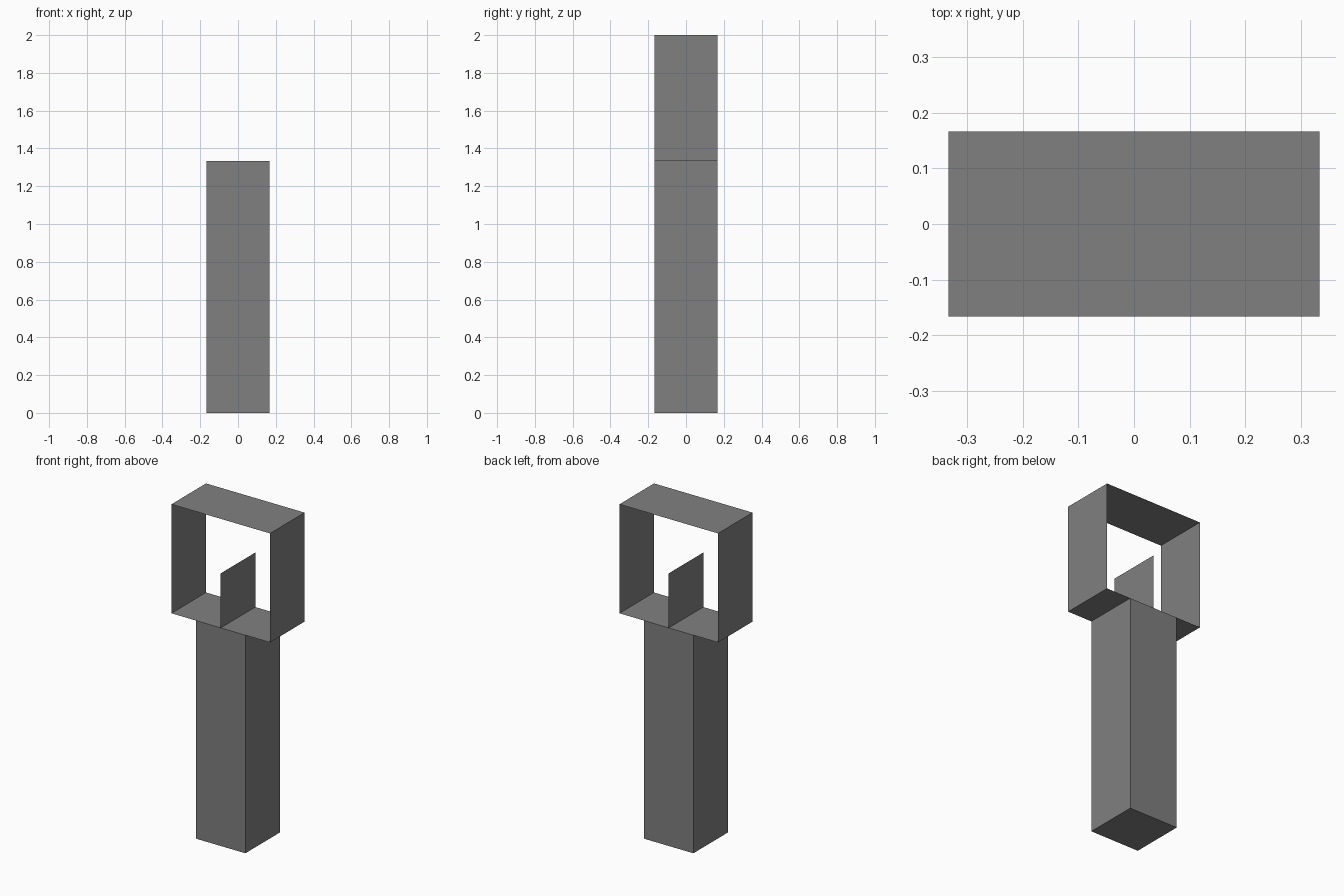
import bpy
from mathutils import Vector

cube = bpy.data.objects.get("Cube")
if cube:
    bpy.data.objects.remove(cube, do_unlink=True)

grey = bpy.data.materials.new("mid_grey")
grey.use_nodes = True
colour = (0.216, 0.216, 0.216, 1)
grey.diffuse_color = colour
grey.node_tree.nodes["Principled BSDF"].inputs["Base Color"].default_value = colour

UNIT = 1 / 6          # half the width of the post
POST_TOP = 8 * UNIT


def finish(name):
    obj = bpy.context.object
    obj.name = name
    obj.data.name = name
    obj.data.materials.append(grey)
    return obj


def sheet(name, centre, normal, length):
    """Flat rectangular sheet, as deep as the post, facing along normal."""
    bpy.ops.mesh.primitive_plane_add(size=1)
    obj = finish(name)
    rotation = Vector((0, 0, 1)).rotation_difference(Vector(normal)).to_matrix()
    for v in obj.data.vertices:
        v.co = rotation @ Vector((v.co.x * length, v.co.y * 2 * UNIT, 0)) + Vector(centre)
    obj.data.update()
    return obj


# Square post
bpy.ops.mesh.primitive_cube_add(size=1)
post = finish("post")
for v in post.data.vertices:
    v.co = (v.co.x * 2 * UNIT, v.co.y * 2 * UNIT, (v.co.z + 0.5) * POST_TOP)

# Open square frame of thin sheets
side = 4 * UNIT
middle = POST_TOP + side / 2
sheet("frame_bottom", (0, 0, POST_TOP), (0, 0, 1), side)
sheet("frame_top", (0, 0, POST_TOP + side), (0, 0, 1), side)
sheet("frame_left", (side / 2, 0, middle), (1, 0, 0), side)
sheet("frame_right", (-side / 2, 0, middle), (-1, 0, 0), side)

# Upright fin in the middle of the frame
sheet("fin", (0, 0, POST_TOP + UNIT), (1, 0, 0), side / 2)
